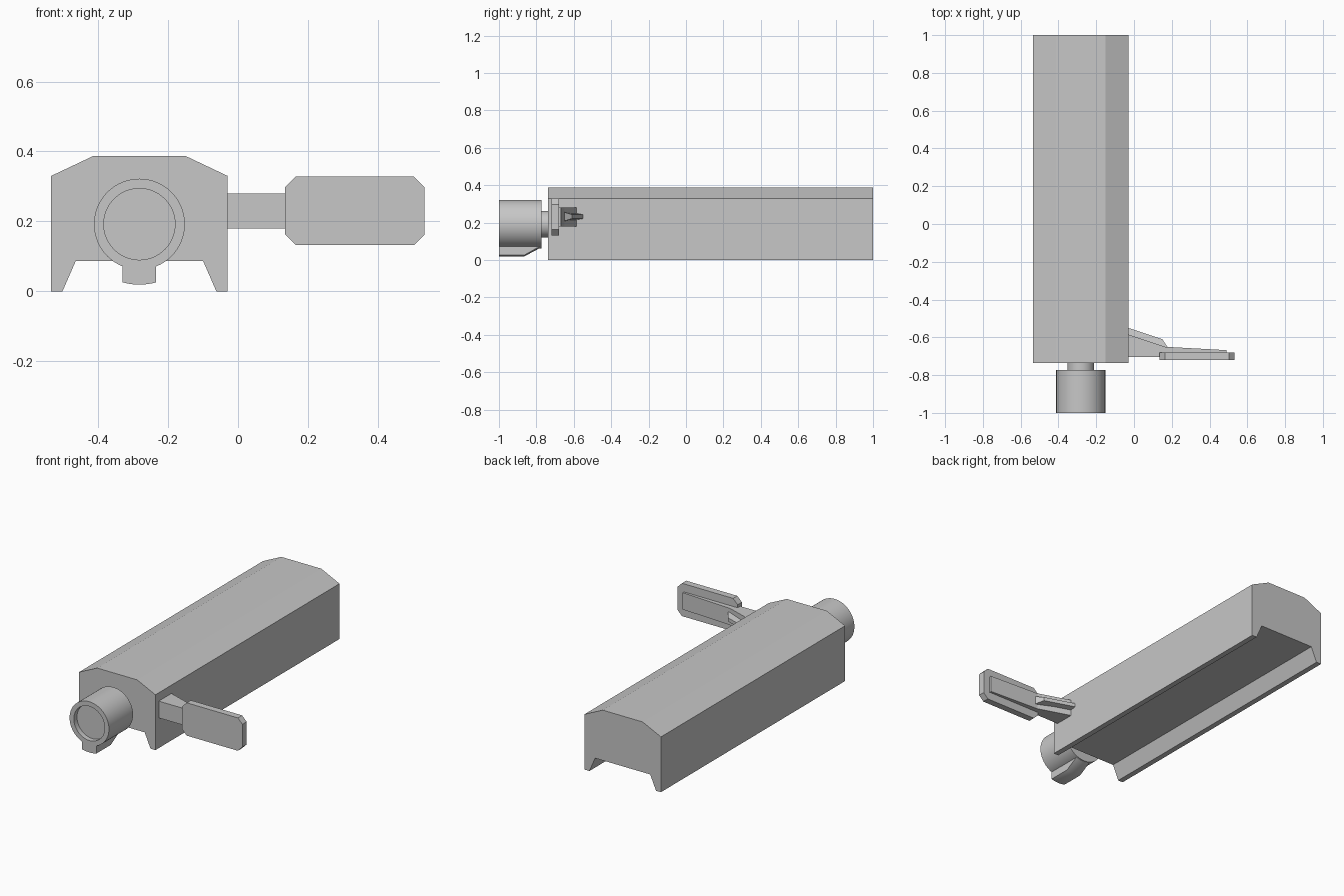
import bpy, bmesh, math

if "Cube" in bpy.data.objects:
    bpy.data.objects.remove(bpy.data.objects["Cube"], do_unlink=True)

GREY = (0.57, 0.57, 0.57, 1)
mat = bpy.data.materials.new("plain grey")
mat.use_nodes = True
mat.diffuse_color = GREY
mat.node_tree.nodes["Principled BSDF"].inputs["Base Color"].default_value = GREY


def loft(name, sections, smooth=False):
    """Join matching closed outlines into a capped solid."""
    bm = bmesh.new()
    rings = [[bm.verts.new(p) for p in s] for s in sections]
    n = len(rings[0])
    for a, b in zip(rings, rings[1:]):
        for i in range(n):
            j = (i + 1) % n
            bm.faces.new((a[i], a[j], b[j], b[i]))
    bm.faces.new(rings[0])
    bm.faces.new(rings[-1])
    bmesh.ops.recalc_face_normals(bm, faces=bm.faces)
    mesh = bpy.data.meshes.new(name)
    bm.to_mesh(mesh)
    bm.free()
    mesh.materials.append(mat)
    ob = bpy.data.objects.new(name, mesh)
    bpy.context.collection.objects.link(ob)
    if smooth:
        bpy.ops.object.select_all(action='DESELECT')
        ob.select_set(True)
        bpy.context.view_layer.objects.active = ob
        bpy.ops.object.shade_smooth_by_angle(angle=math.radians(30))
    return ob


CX, CZ = -0.282, 0.192   # axis of the round knob


def arc(y, r, start, end, steps):
    return [(CX + r * math.cos(t), y, CZ + r * math.sin(t))
            for t in (start + (end - start) * i / steps for i in range(steps + 1))]


def circle(y, r, n=64):
    return arc(y, r, 0, math.tau, n)[:-1]


# long housing with sloped shoulders and an open channel underneath
half = [(0.2525, 0), (0.2525, 0.33), (0.132, 0.387)]
channel = [(0.182, 0.087), (0.22, 0)]
right = half + [(-x, z) for x, z in reversed(half)]
outline = right + [(-x, z) for x, z in reversed(channel)] + channel
loft("housing", [[(CX + x, y, z) for x, z in outline] for y in (-0.737, 1.0)])

# round knob with a recessed front, and the neck behind it
loft("knob", [circle(-0.97, 0.102), circle(-1.0, 0.102),
              circle(-1.0, 0.13), circle(-0.773, 0.13)], True)
loft("knob_neck", [circle(-0.78, 0.071), circle(-0.73, 0.071)], True)

# key tab under the knob, its rear end sloping up
def tab_section(y, drop):
    w = 0.048
    bottom = [(w * k / 4, -math.sqrt(drop ** 2 - (w * k / 4) ** 2)) for k in range(-4, 5)]
    pts = bottom + [(w, -0.108), (-w, -0.108)]
    return [(CX + x, y, CZ + z) for x, z in pts]


loft("knob_tab", [tab_section(-1.0, 0.173), tab_section(-0.865, 0.173),
                  tab_section(-0.775, 0.125)], True)

# lever arm, tapering into a raised panel on the back of the paddle
arm = [(-0.04, -0.705), (-0.04, -0.582), (0.165, -0.65), (0.49, -0.668), (0.49, -0.705)]
loft("lever_arm", [[(x, y, z) for x, y in arm] for z in (0.18, 0.28)])

# paddle with clipped corners
px, pz, cut = 0.199, 0.098, 0.03
quarter = [(px, pz - cut), (px - cut, pz)]
top = quarter + [(-x, z) for x, z in reversed(quarter)]
paddle = top + [(-x, -z) for x, z in top]
loft("lever_paddle", [[(0.334 + x, y, 0.23 + z) for x, z in paddle]
                      for y in (-0.72, -0.68)])

# stiffening rib on the back of the arm, narrowing to its edge
def rib_outline(z_side):
    base, edge = 0.025 * z_side, 0.011 * z_side
    pts = [(-0.04, -0.63, base), (0.18, -0.655, base), (0.15, -0.61, edge),
           (-0.04, -0.547, edge)]
    return [(x, y, 0.232 + z) for x, y, z in pts]


loft("lever_rib", [rib_outline(-1), rib_outline(1)])
